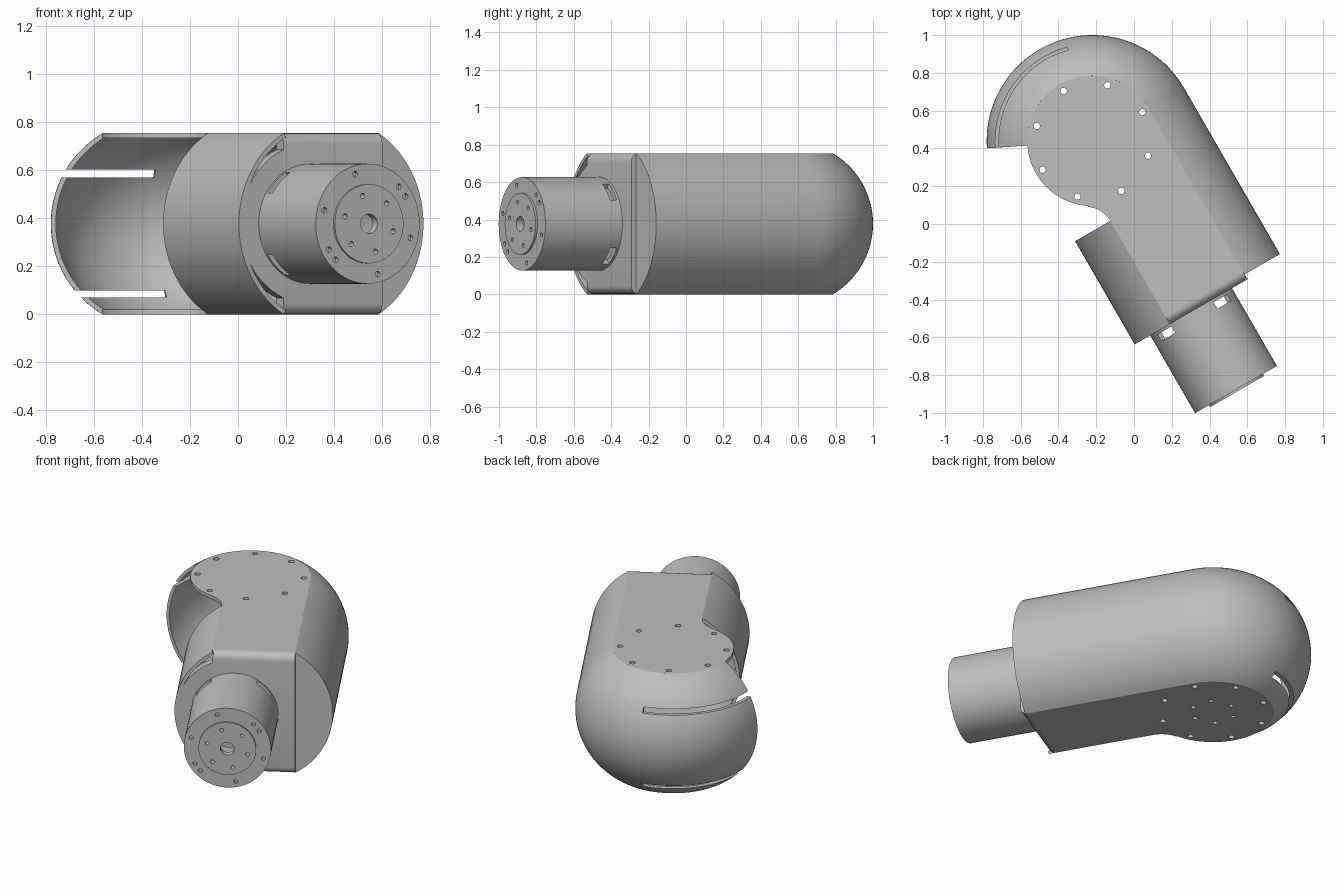
import bpy, bmesh
from math import sin, cos, pi, radians, sqrt, asin
from mathutils import Matrix

old = bpy.data.objects.get("Cube")
if old:
    bpy.data.objects.remove(old, do_unlink=True)

H = 0.377            # half height
R, FLAT = 0.56, 0.345    # outer radius at mid height, radius of the flat ends
ARC = 0.438          # radius of the bulging side profile
NECK = -0.13         # left edge of the flat neck
END = -1.045         # front end of the arm (local y)
WALL = 0.02
PLACE = Matrix.Translation((-0.22, 0.44, H)) @ Matrix.Rotation(radians(30), 4, 'Z')

grey = bpy.data.materials.new("plain_grey")
grey.use_nodes = True
COLOUR = (0.52, 0.52, 0.52, 1)
grey.diffuse_color = COLOUR
grey.node_tree.nodes["Principled BSDF"].inputs["Base Color"].default_value = COLOUR


def finish(name, bm):
    bmesh.ops.recalc_face_normals(bm, faces=bm.faces)
    mesh = bpy.data.meshes.new(name)
    bm.to_mesh(mesh)
    bm.free()
    mesh.materials.append(grey)
    ob = bpy.data.objects.new(name, mesh)
    bpy.context.collection.objects.link(ob)
    ob.matrix_world = PLACE
    return ob


def add_prism(bm, pts, axis, a, b):
    """Extrude an outline along z (points are x, y) or y (points are x, z)."""
    def at(p, t):
        return (p[0], p[1], t) if axis == 'Z' else (p[0], t, p[1])
    low = [bm.verts.new(at(p, a)) for p in pts]
    high = [bm.verts.new(at(p, b)) for p in pts]
    bm.faces.new(low)
    bm.faces.new(high[::-1])
    for i in range(len(pts)):
        j = (i + 1) % len(pts)
        bm.faces.new((low[i], high[i], high[j], low[j]))


def prisms(name, items):
    bm = bmesh.new()
    for item in items:
        add_prism(bm, *item)
    return finish(name, bm)


def arc(r, a0, a1, n, cx=0, cy=0):
    return [(cx + r * cos(radians(a0 + (a1 - a0) * i / n)),
             cy + r * sin(radians(a0 + (a1 - a0) * i / n))) for i in range(n + 1)]


def circle(r, n=64, cx=0, cy=0):
    return arc(r, 0, 360, n, cx, cy)[:-1]


def sector(r0, r1, a0, a1, n=24):
    return arc(r0, a0, a1, n) + arc(r1, a1, a0, n)


def ring(r, hole, angles):
    return [circle(hole, 16, r * cos(radians(a)), r * sin(radians(a))) for a in angles]


def apply(ob, kind, **settings):
    mod = ob.modifiers.new(kind.lower(), kind)
    for key, value in settings.items():
        setattr(mod, key, value)
    bpy.context.view_layer.objects.active = ob
    bpy.ops.object.modifier_apply(modifier=mod.name)


def cut(ob, items):
    cutter = prisms("cutter", items)
    cutter.hide_render = True
    apply(ob, 'BOOLEAN', operation='DIFFERENCE', solver='EXACT', object=cutter)
    bpy.data.objects.remove(cutter, do_unlink=True)


def sweep(name, rows):
    bm = bmesh.new()
    grid = [[bm.verts.new(p) for p in row] for row in rows]
    for r0, r1 in zip(grid, grid[1:]):
        for i in range(len(r0) - 1):
            bm.faces.new((r0[i], r0[i + 1], r1[i + 1], r1[i]))
    return finish(name, bm)


# Side profile: an arc bulging outwards from the flat ends
half = asin(H / ARC) * 180 / pi
profile = arc(ARC, -half, half, 28, R - ARC)

# Rounded elbow shell, running straight into the right side of the arm
rows = [[(r, -1.015, z) for r, z in profile]]
for i in range(57):
    a = radians(154 * i / 56)
    rows.append([(r * cos(a), r * sin(a), z) for r, z in profile])
elbow = sweep("elbow_shell", rows)
# thicken towards the inside, whichever way the faces point
facing = elbow.data.polygons[14].normal.x
apply(elbow, 'SOLIDIFY', thickness=WALL, offset=-1 if facing > 0 else 1)
cut(elbow, [(sector(0.3, 0.65, 75, 160), 'Z', 0.193, 0.225),
            (sector(0.3, 0.65, 71, 160), 'Z', -0.307, -0.277)])

# Left side of the arm
side = [(NECK + FLAT - r, z) for r, z in profile]
neck = sweep("neck_shell", [[(x, y, z) for x, z in side] for y in (-0.414, END)])
facing = neck.data.polygons[14].normal.x
apply(neck, 'SOLIDIFY', thickness=WALL, offset=-1 if facing < 0 else 1)

# Flat top and bottom plates: round head, hollow fillet, straight neck
rf = 0.149
fx, fy = NECK - rf, -0.414
join = 180 + asin(-fy / sqrt(fx * fx + fy * fy)) * 180 / pi
outline = (arc(FLAT, 0, join, 64) + arc(rf, join - 180, 0, 14, fx, fy)
           + [(NECK, -1.0), (FLAT, -1.0)])
bolts = ring(0.305, 0.017, range(0, 360, 45))
for name, z, holes in (("top_plate", H - WALL, bolts),
                       ("bottom_plate", -H, bolts + ring(0.125, 0.014, range(15, 375, 60)))):
    plate = prisms(name, [(outline, 'Z', z, z + WALL)])
    cut(plate, [(h, 'Z', z - 0.1, z + 0.1) for h in holes])

# Front wall with rounded upper and lower edges
r = 0.045
front = []
for cx, cz, a in ((END + r, H - r, 90), (END + r, r - H, 180)):
    front += arc(r, a, a + 90, 6, cx, cz)
front += [(-0.985, -H), (-0.985, H)]
bm = bmesh.new()
left = [bm.verts.new((NECK, y, z)) for y, z in front]
right = [bm.verts.new((FLAT, y, z)) for y, z in front]
bm.faces.new(left)
bm.faces.new(right[::-1])
for i in range(len(front)):
    j = (i + 1) % len(front)
    bm.faces.new((left[i], right[i], right[j], left[j]))
finish("front_wall", bm)
prisms("front_disc", [(circle(0.335), 'Y', END, -0.985)])
prisms("right_end_cap", [(profile, 'Y', -1.015, -0.985)])

# Output housing: hollow drum with four vents near its base
TIP = -1.52
drum = prisms("output_drum", [(circle(0.25), 'Y', TIP, -1.03)])
cut(drum, [(circle(0.222), 'Y', TIP + 0.03, -0.9)])
cut(drum, [(sector(0.2, 0.3, a - 14, a + 14, 6), 'Y', -1.1, -1.06)
           for a in (45, 135, 225, 315)])
outer = ring(0.215, 0.012, (106, 46, 32, -16, -77, -136, -150, 165))
cut(drum, [(h, 'Y', TIP - 0.1, TIP + 0.02) for h in outer])

# Raised output flange with bore and bolt circle
flange = prisms("output_flange", [(circle(0.165), 'Y', TIP - 0.012, TIP + 0.01)])
inner = ring(0.12, 0.011, range(45, 405, 60)) + [circle(0.04, 32)]
for part in (drum, flange):
    cut(part, [(h, 'Y', TIP - 0.1, TIP + 0.06) for h in inner])

bpy.ops.object.select_all(action='DESELECT')
for ob in bpy.context.collection.objects:
    if ob.type == 'MESH' and grey.name in ob.data.materials:
        ob.select_set(True)
        bpy.context.view_layer.objects.active = ob
bpy.ops.object.shade_smooth_by_angle(angle=radians(30))
